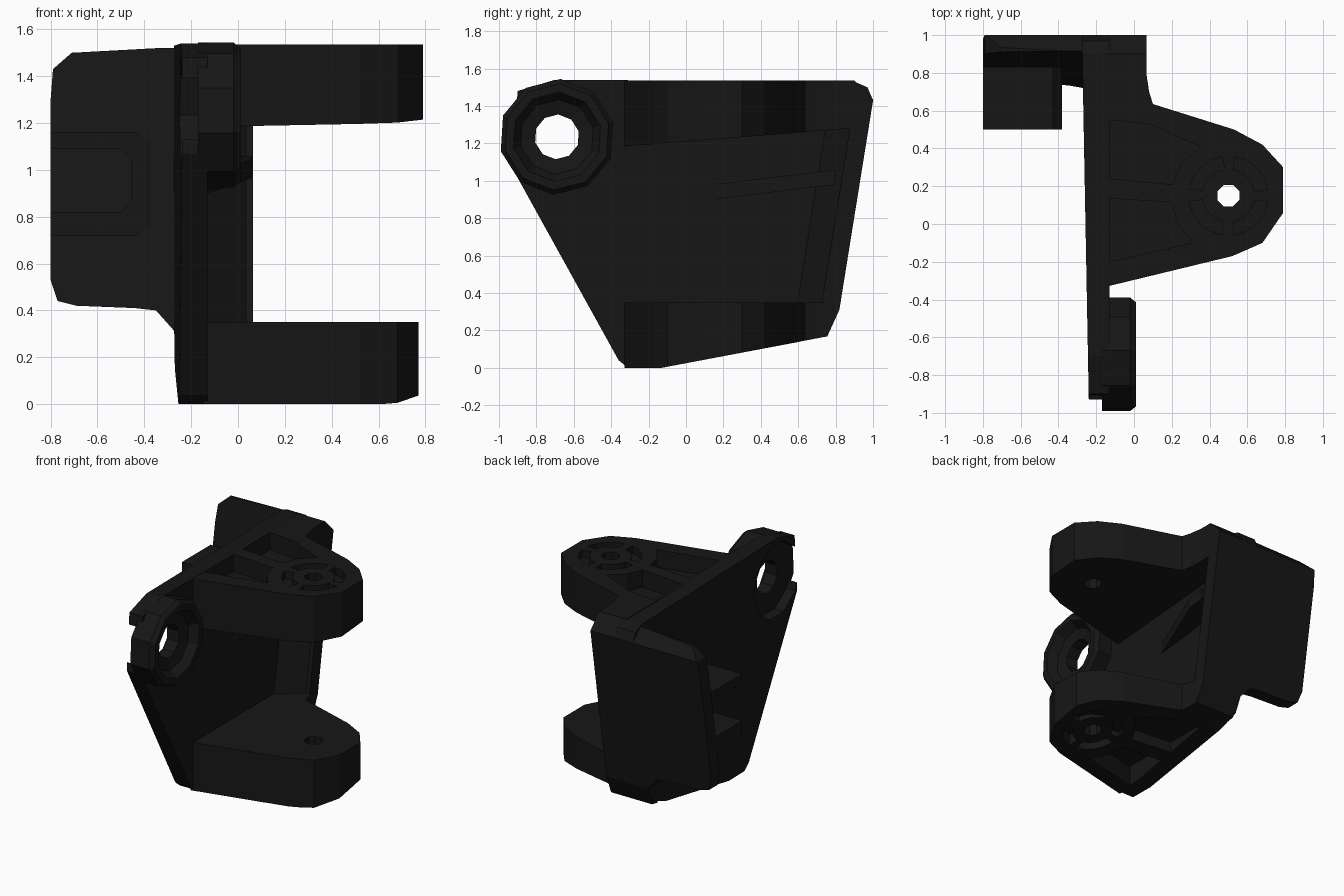
import bpy, bmesh
from math import cos, sin, pi
from mathutils import Vector

if "Cube" in bpy.data.objects:
    bpy.data.objects.remove(bpy.data.objects["Cube"])

BLACK = bpy.data.materials.new("black_plastic")
BLACK.diffuse_color = (0.008, 0.008, 0.008, 1)
BLACK.use_nodes = True
BLACK.node_tree.nodes["Principled BSDF"].inputs["Base Color"].default_value = BLACK.diffuse_color


def finish(name, bm):
    bmesh.ops.recalc_face_normals(bm, faces=bm.faces[:])
    me = bpy.data.meshes.new(name)
    bm.to_mesh(me)
    bm.free()
    me.materials.append(BLACK)
    ob = bpy.data.objects.new(name, me)
    bpy.context.collection.objects.link(ob)
    return ob


def prism(name, pts, axis, lo, hi, move=None, clips=()):
    """Extrude a 2D outline along an axis, shift its vertices, cut by planes."""
    put = {'x': lambda a, b, t: (t, a, b), 'y': lambda a, b, t: (a, t, b),
           'z': lambda a, b, t: (a, b, t)}[axis]
    bm = bmesh.new()
    rings = [[bm.verts.new(put(a, b, t)) for a, b in pts] for t in (lo, hi)]
    n = len(pts)
    for r in rings:
        bm.faces.new(r)
    for i in range(n):
        j = (i + 1) % n
        bm.faces.new((rings[0][i], rings[0][j], rings[1][j], rings[1][i]))
    if move:
        for v in bm.verts:
            move(v.co)
    for co, no in clips:
        res = bmesh.ops.bisect_plane(bm, geom=bm.verts[:] + bm.edges[:] + bm.faces[:], dist=1e-5,
                                     plane_co=co, plane_no=Vector(no).normalized(), clear_outer=True)
        edges = [e for e in res['geom_cut'] if isinstance(e, bmesh.types.BMEdge) and e.is_boundary]
        if edges:
            bmesh.ops.holes_fill(bm, edges=edges, sides=0)
    return finish(name, bm)


def circle(cx, cy, r, n, off=0.0):
    return [(cx + r * cos(2 * pi * (i + off) / n), cy + r * sin(2 * pi * (i + off) / n)) for i in range(n)]


def arc_slot(cx, cy, r0, r1, a0, a1, n=4):
    ang = [a0 + (a1 - a0) * i / n for i in range(n + 1)]
    return ([(cx + r1 * cos(a), cy + r1 * sin(a)) for a in ang]
            + [(cx + r0 * cos(a), cy + r0 * sin(a)) for a in reversed(ang)])


def cut(ob, *args):
    c = prism("cutter", *args)
    c.hide_render = True
    m = ob.modifiers.new("cut", 'BOOLEAN')
    m.operation, m.object, m.solver = 'DIFFERENCE', c, 'EXACT'
    bpy.context.view_layer.objects.active = ob
    bpy.ops.object.modifier_apply(modifier=m.name)
    bpy.data.objects.remove(c)


# Shared sloped planes
BACK = ((0, 0.77, 0), (0, 1, -0.161))
BACK_TOP = ((0, 0.95, 1.485), (0, 1, 1))
BACK_LOW = ((0, 0.77, 0.2), (0, 0.11, -0.05))
UNDER = ((0, -0.13, 0), (0, 0.19, -1))

# Main upright plate, recessed around the side eyelet
EY, EZ = -0.69, 1.235


def slant(co):
    if co.x < -0.2:
        co.x -= 0.03 * (co.y + 0.9) / 1.6


plate = prism("main_plate", [(-0.36, 0.04), (-0.31, 0), (-0.13, 0), (0.61, 0.14), (0.77, 0.2), (0.82, 0.31),
                             (1.0, 1.43), (0.97, 1.5), (0.9, 1.53), (-0.7, 1.54), (-0.9, 1.48),
                             (-0.93, 1.07)], 'x', -0.24, -0.13, slant)
cut(plate, circle(EY, EZ, 0.27, 10), 'x', -0.4, 0.1)

# Side eyelet: revolved ring with a dished face
bm = bmesh.new()
prof = [(.12, -.165), (.12, -.07), (.2, -.05), (.24, .01), (.285, .01), (.31, -.02), (.31, -.17)]
rows = [[bm.verts.new((x, y, z)) for y, z in circle(EY, EZ, r, 10, 0.4)] for r, x in prof]
for k in range(len(rows)):
    a, b = rows[k], rows[(k + 1) % len(rows)]
    for i in range(10):
        j = (i + 1) % 10
        bm.faces.new((a[i], a[j], b[j], b[i]))
finish("side_eyelet", bm)


# Leaning back wall with the side wing
def lean(co):
    co.y += 0.161 * co.z


prism("back_wall", [(-0.25, 0.06), (0.065, 0.06), (0.065, 1.53), (-0.25, 1.525), (-0.71, 1.5), (-0.79, 1.43),
                    (-0.8, 1.3), (-0.8, 0.53), (-0.77, 0.44), (-0.69, 0.42), (-0.44, 0.41), (-0.35, 0.4),
                    (-0.27, 0.31)], 'y', 0.67, 0.77, lean, [BACK_TOP, BACK_LOW, UNDER])

# Corner fillet joining plate and back wall
prism("corner_fillet", [(-0.15, 0.5), (-0.13, 0.54), (0.06, 0.69), (-0.15, 0.69)], 'z', 0.3, 1.35, lean)

# Two hinge arms with pin hole, pockets and ring slots
HX, HY = 0.5, 0.15
outline = [(-0.14, -0.33), (0.52, -0.17), (0.68, -0.1), (0.79, 0.06), (0.79, 0.3), (0.68, 0.42), (0.53, 0.5),
           (0.1, 0.635), (0.08, 0.7), (0.065, 0.8), (0.065, 1.02), (-0.15, 1.02), (-0.15, -0.33)]
pockets = [[(-0.13, -0.2), (0.31, -0.1), (0.23, 0.0), (0.2, 0.115), (-0.13, 0.135)],
           [(-0.13, 0.24), (0.2, 0.21), (0.25, 0.32), (0.35, 0.41), (0.08, 0.53), (-0.13, 0.55)]]
upper = prism("upper_arm", outline, 'z', 0.9, 1.535, None,
              [BACK, BACK_TOP, ((0, 0, 1.21), (0, 0.08, -1))])
low_pts = [(min(x, 0.77), y) for x, y in outline]
lower = prism("lower_arm", low_pts, 'z', 0, 0.35, None, [BACK, BACK_LOW, UNDER])
for arm, spans in ((upper, ((1.41, 1.7), (1.48, 1.7))), (lower, ((-0.2, 0.15), (-0.2, 0.1)))):
    cut(arm, circle(HX, HY, 0.062, 8, 0.5), 'z', -0.5, 2)
    for p in pockets:
        cut(arm, p, 'z', *spans[0])
    for k in range(4):
        a = k * pi / 2 + 0.15
        cut(arm, arc_slot(HX, HY, 0.14, 0.21, a, a + 1.25), 'z', *spans[1])

# Small rib inside the corner
prism("inner_rib", [(-0.14, 0.14), (-0.13, 0.14), (0.06, 0.68), (0.06, 0.8), (-0.14, 0.8)], 'z', 0.9, 0.98,
      lambda co: setattr(co, 'z', co.z + 0.12 * (co.y - 0.14)))

# Open channel on the front of the wing
prism("wing_channel", [(-0.8, 0.72), (-0.43, 0.72), (-0.38, 0.77), (-0.38, 1.11), (-0.43, 1.16), (-0.8, 1.16),
                       (-0.8, 1.09), (-0.5, 1.09), (-0.455, 1.04), (-0.455, 0.87), (-0.5, 0.82), (-0.8, 0.82)],
      'y', 0.5, 0.83)
